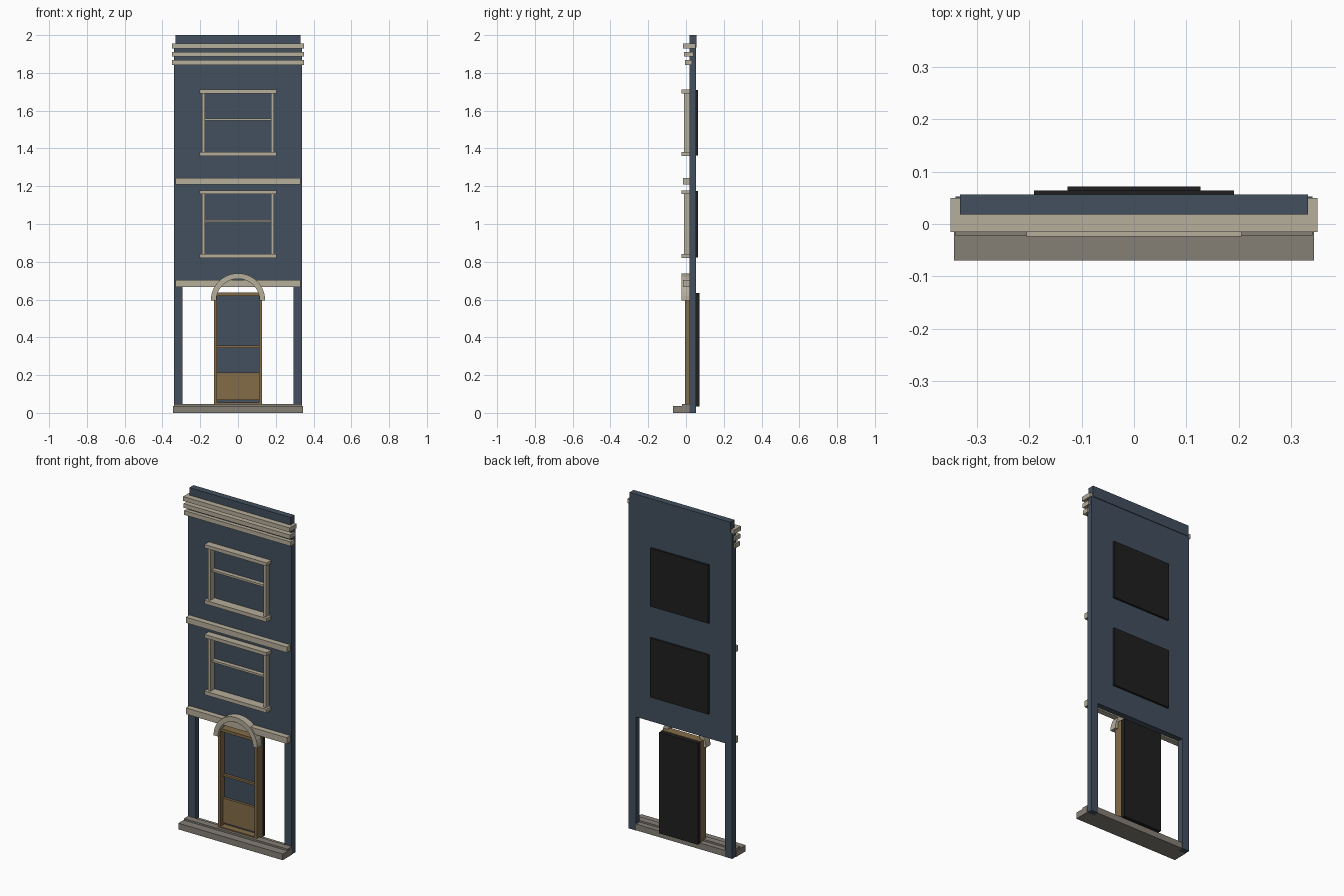
import bpy, bmesh
from math import pi, sin, cos

if "Cube" in bpy.data.objects:
    bpy.data.objects.remove(bpy.data.objects["Cube"], do_unlink=True)


def material(name, r, g, b):
    m = bpy.data.materials.new(name)
    m.use_nodes = True
    m.diffuse_color = (r, g, b, 1)
    bsdf = m.node_tree.nodes["Principled BSDF"]
    bsdf.inputs["Base Color"].default_value = (r, g, b, 1)
    bsdf.inputs["Roughness"].default_value = 0.8
    return m


blue = material("slate blue paint", 0.054, 0.079, 0.112)
cream = material("cream trim", 0.47, 0.425, 0.325)
stone = material("grey stone", 0.235, 0.215, 0.18)
wood = material("brown wood", 0.23, 0.15, 0.065)
black = material("black backing", 0.014, 0.014, 0.014)


def finish(name, bm, mat):
    mesh = bpy.data.meshes.new(name)
    bmesh.ops.recalc_face_normals(bm, faces=bm.faces)
    bm.to_mesh(mesh)
    bm.free()
    mesh.materials.append(mat)
    ob = bpy.data.objects.new(name, mesh)
    bpy.context.collection.objects.link(ob)
    return ob


def box(name, x, y, z, mat):
    """Box from (low, high) ranges on each axis."""
    bm = bmesh.new()
    bmesh.ops.create_cube(bm, size=1)
    for v in bm.verts:
        for i, (lo, hi) in enumerate((x, y, z)):
            v.co[i] = lo if v.co[i] < 0 else hi
    return finish(name, bm, mat)


def wide(name, half, y, z, mat):
    """Box centred on x = 0."""
    return box(name, (-half, half), y, z, mat)


def pair(name, inner, outer, y, z, mat):
    """Matching boxes on both sides."""
    box("left_" + name, (inner, outer), y, z, mat)
    box("right_" + name, (-outer, -inner), y, z, mat)


def cut(target, half, z):
    cutter = wide("cutter", half, (-0.2, 0.2), z, blue)
    cutter.hide_render = True
    mod = target.modifiers.new("opening", "BOOLEAN")
    mod.object = cutter
    mod.solver = "EXACT"
    bpy.context.view_layer.objects.active = target
    bpy.ops.object.modifier_apply(modifier=mod.name)
    bpy.data.objects.remove(cutter, do_unlink=True)


FRONT = 0.018
BACK = 0.052
windows = {"lower": (0.82, 1.178), "upper": (1.36, 1.712)}

# Wall with the wide ground floor opening and two window openings
wall = wide("wall", 0.34, (FRONT, BACK), (0, 1.935), blue)
cut(wall, 0.293, (-0.1, 0.675))
for low, high in windows.values():
    cut(wall, 0.18, (low + 0.01, high - 0.01))
wide("parapet", 0.332, (FRONT, 0.056), (1.935, 2.0), blue)

# Sash windows
for floor, (low, high) in windows.items():
    mid = (low + high) / 2 + 0.017
    wide(floor + "_window_sill", 0.205, (-0.024, 0.03), (low, low + 0.022), cream)
    wide(floor + "_window_lintel", 0.205, (-0.024, 0.03), (high - 0.02, high), cream)
    pair(floor + "_window_jamb", 0.175, 0.191, (-0.01, 0.03), (low + 0.022, high - 0.02), cream)
    wide(floor + "_window_bar", 0.175, (0.005, 0.03), (mid - 0.006, mid + 0.006), cream)
    wide(floor + "_window_glass", 0.18, (0.03, 0.04), (low + 0.01, high - 0.01), blue)
    wide(floor + "_window_backing", 0.191, (BACK, 0.064), (low + 0.003, high - 0.003), black)

# Cornice strips and string courses
for i, (front, back, low, high) in enumerate([
        (-0.005, 0.033, 1.842, 1.868),
        (-0.01, 0.04, 1.886, 1.911),
        (-0.015, 0.05, 1.929, 1.955)]):
    wide(f"cornice_strip_{i + 1}", 0.35, (front, back), (low, high), cream)
for name, low, high in (("lower", 0.667, 0.704), ("upper", 1.209, 1.243)):
    wide(name + "_string_course", 0.332, (-0.015, FRONT), (low, high), cream)

# Stone base
wide("base_step", 0.343, (-0.07, FRONT), (0, 0.037), stone)
wide("threshold", 0.293, (FRONT, 0.05), (0, 0.037), stone)
wide("upper_step", 0.34, (-0.022, FRONT), (0.037, 0.047), stone)

# Door
DOOR = (-0.006, 0.045)
pair("door_post", 0.112, 0.128, DOOR, (0.04, 0.637), wood)
wide("door_head", 0.112, DOOR, (0.62, 0.637), wood)
wide("door_bottom_rail", 0.112, DOOR, (0.04, 0.054), wood)
wide("door_panel", 0.112, (0.018, 0.035), (0.068, 0.215), wood)
wide("door_bar", 0.112, (0.018, 0.035), (0.344, 0.356), wood)
wide("door_glass", 0.112, (0.033, 0.045), (0.054, 0.62), blue)
wide("door_backing", 0.127, (0.045, 0.071), (0.035, 0.635), black)

# Half round arch over the door
bm = bmesh.new()
steps = 20
angles = [pi * i / steps for i in range(steps + 1)]
rim = [(0.144, a) for a in angles] + [(0.115, a) for a in reversed(angles)]
face = bm.faces.new([bm.verts.new((r * cos(a), -0.024, 0.595 + r * sin(a))) for r, a in rim])
ring = bmesh.ops.extrude_face_region(bm, geom=[face])
for v in ring["geom"]:
    if isinstance(v, bmesh.types.BMVert):
        v.co.y = FRONT
finish("door_arch", bm, cream)
